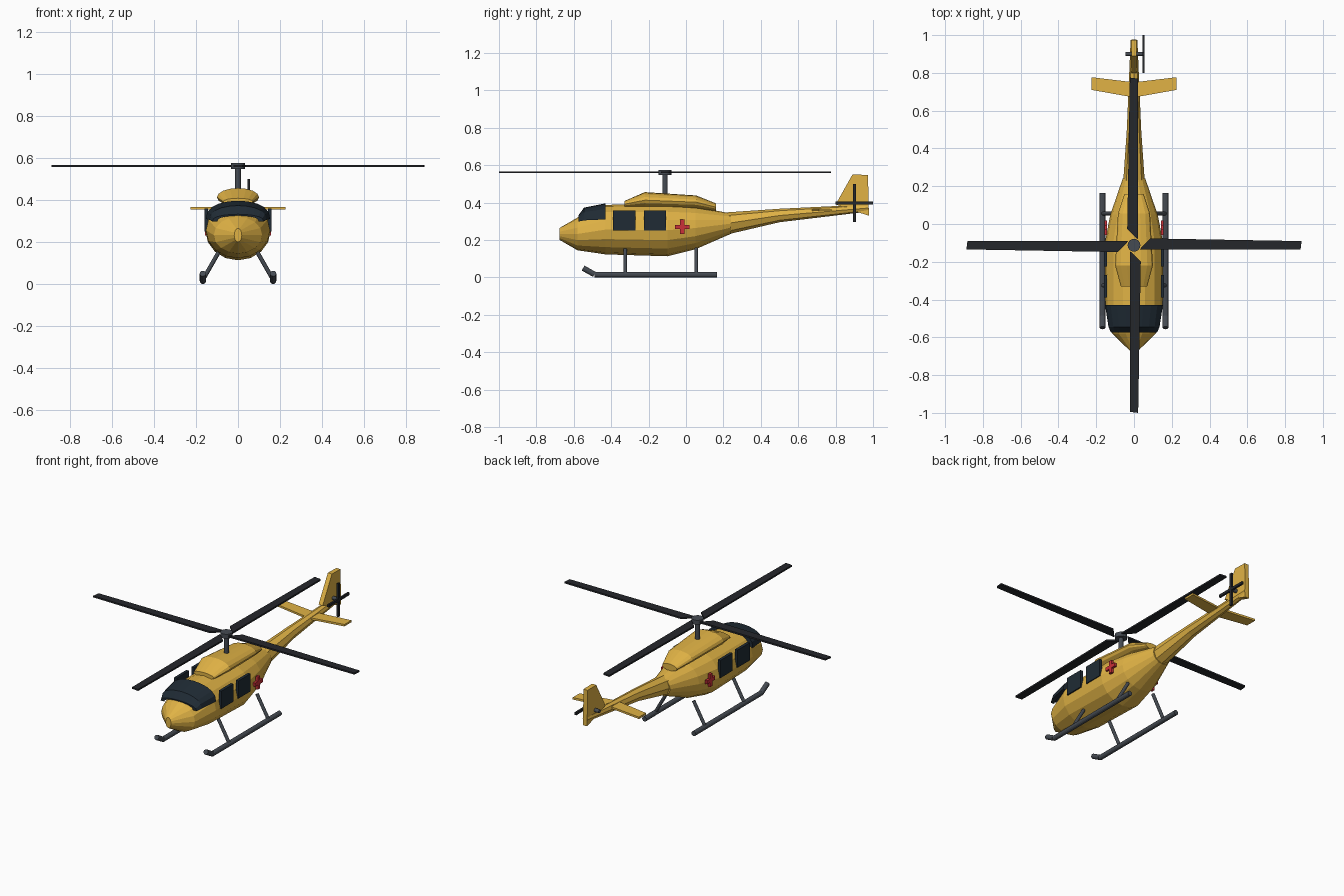
import bpy, bmesh, math
from mathutils import Vector, Matrix

if "Cube" in bpy.data.objects:
    bpy.data.objects.remove(bpy.data.objects["Cube"])


def material(name, rgb):
    m = bpy.data.materials.new(name)
    m.diffuse_color = (*rgb, 1)
    m.use_nodes = True
    m.node_tree.nodes["Principled BSDF"].inputs["Base Color"].default_value = m.diffuse_color
    return m


YELLOW = material("yellow_paint", (0.75, 0.45, 0.06))
DARK = material("blade_black", (0.018, 0.02, 0.024))
GLASS = material("dark_glass", (0.014, 0.024, 0.035))
METAL = material("dark_metal", (0.06, 0.07, 0.085))
RED = material("red", (0.6, 0.03, 0.04))


def make(name, verts, faces, mat):
    bm = bmesh.new()
    vs = [bm.verts.new(v) for v in verts]
    for f in faces:
        bm.faces.new([vs[i] for i in f])
    bmesh.ops.recalc_face_normals(bm, faces=bm.faces)
    me = bpy.data.meshes.new(name)
    bm.to_mesh(me)
    bm.free()
    me.materials.append(mat)
    ob = bpy.data.objects.new(name, me)
    bpy.context.collection.objects.link(ob)
    return ob


def loft(name, sections, mat, n=16):
    """Elliptical rings (y, bottom, top, half width) joined along y."""
    verts, faces = [], []
    for y, lo, hi, w in sections:
        for i in range(n):
            a = math.tau * i / n
            verts.append((w * math.cos(a), y, (lo + hi) / 2 + (hi - lo) / 2 * math.sin(a)))
    for s in range(len(sections) - 1):
        for i in range(n):
            j = (i + 1) % n
            faces.append((s * n + i, s * n + j, s * n + n + j, s * n + n + i))
    faces += [range(n), range(len(verts) - n, len(verts))]
    return make(name, verts, faces, mat)


def prism(name, outline, offset, mat):
    """Flat outline extruded by an offset vector."""
    n = len(outline)
    verts = [Vector(p) for p in outline]
    verts += [v + Vector(offset) for v in verts]
    faces = [range(n), range(n, 2 * n)]
    faces += [(i, (i + 1) % n, n + (i + 1) % n, n + i) for i in range(n)]
    return make(name, verts, faces, mat)


def box(name, centre, size, mat):
    x, y, z = (s / 2 for s in size)
    c = Vector(centre)
    return prism(name, [c + Vector(p) for p in
                 ((-x, -y, -z), (x, -y, -z), (x, y, -z), (-x, y, -z))], (0, 0, 2 * z), mat)


def rod(name, a, b, r, mat, n=12):
    a, b = Vector(a), Vector(b)
    q = (b - a).to_track_quat('Z', 'Y')
    ring = [a + q @ Vector((r * math.cos(math.tau * i / n), r * math.sin(math.tau * i / n), 0))
            for i in range(n)]
    return prism(name, ring, b - a, mat)


# Cabin and tail boom
BODY = [(-0.675, 0.20, 0.265, 0.018), (-0.58, 0.145, 0.32, 0.115),
        (-0.43, 0.123, 0.388, 0.152), (-0.10, 0.113, 0.392, 0.155),
        (0.05, 0.15, 0.378, 0.125), (0.24, 0.233, 0.342, 0.06)]
loft("fuselage", BODY, YELLOW)
loft("tail_boom", [(0.18, 0.22, 0.345, 0.06), (0.50, 0.295, 0.367, 0.038),
                   (0.975, 0.352, 0.39, 0.018)], YELLOW, 8)

# Engine cowl on the roof
loft("engine_cowl", [(-0.33, 0.375, 0.408, 0.07), (-0.22, 0.370, 0.456, 0.1),
                     (0.055, 0.366, 0.438, 0.085), (0.16, 0.355, 0.396, 0.05)], YELLOW)

# Wraparound windscreen, a closed shell over the cabin front
verts, faces, N = [], [], 11
for y, zc, hz, w in ((-0.575, 0.298, 0.034, 0.122), (-0.545, 0.305, 0.068, 0.135),
                     (-0.43, 0.31, 0.086, 0.153)):
    for k in (1.0, 0.8):
        for i in range(N):
            a = math.pi * i / (N - 1)
            verts.append((w * k * math.cos(a), y, zc + hz * k * math.sin(a) ** 0.8))
for s in (0, 2):
    for i in range(N - 1):
        for k in (0, 1):
            p, q = (s + k) * N + i, (s + k + 2) * N + i
            faces.append((p, p + 1, q + 1, q))
    for i in (0, N - 1):
        p, q = s * N + i, (s + 2) * N + i
        faces.append((p, q, q + N, p + N))
for s in (0, 4):
    for i in range(N - 1):
        p = s * N + i
        faces.append((p, p + 1, p + 1 + N, p + N))
make("windscreen", verts, faces, GLASS)

# Parts repeated on both sides
for s, side in ((-1, "right"), (1, "left")):
    for y, where in ((-0.33, "front"), (-0.165, "rear")):
        box(f"{side}_{where}_window", (s * 0.151, y, 0.305), (0.018, 0.118, 0.108), GLASS)
    # Rescue cross
    b, c = 0.011, 0.039
    pts = [(-b, -c), (b, -c), (b, -b), (c, -b), (c, b), (b, b),
           (b, c), (-b, c), (-b, b), (-c, b), (-c, -b), (-b, -b)]
    prism(f"{side}_cross", [(s * 0.142, y - 0.02, z + 0.27) for y, z in pts], (s * 0.015, 0, 0), RED)
    # Landing skid, raised toe and struts
    rod(f"{side}_skid", (s * 0.167, -0.49, 0.015), (s * 0.167, 0.165, 0.015), 0.015, METAL)
    rod(f"{side}_skid_toe", (s * 0.167, -0.49, 0.016), (s * 0.167, -0.55, 0.05), 0.015, METAL)
    for y, where in ((-0.325, "front"), (0.055, "rear")):
        rod(f"{side}_{where}_strut", (s * 0.167, y, 0.02), (s * 0.09, y, 0.155), 0.01, METAL)
    # Horizontal stabiliser half
    prism(f"{side}_stabiliser", [(0, 0.67, 0.354), (s * 0.225, 0.71, 0.354),
          (s * 0.225, 0.777, 0.354), (0, 0.75, 0.354)], (0, 0, 0.012), YELLOW)

# Tail fin
prism("tail_fin", [(-0.014, 0.80, 0.39), (-0.014, 0.89, 0.55), (-0.014, 0.973, 0.548),
                   (-0.014, 0.978, 0.33), (-0.014, 0.93, 0.345)], (0.028, 0, 0), YELLOW)

# Main rotor
RY = -0.1125
rod("rotor_mast", (0, RY, 0.40), (0, RY, 0.56), 0.014, METAL)
rod("rotor_hub", (0, RY, 0.548), (0, RY, 0.575), 0.034, METAL, 16)
for i in range(4):
    m = Matrix.Translation((0, RY, 0.557)) @ Matrix.Rotation(i * math.pi / 2, 4, 'Z')
    prism(f"main_blade_{i + 1}", [m @ Vector((x, y, 0)) for x, y in
          ((0.03, -0.022), (0.882, -0.022), (0.8875, 0.022), (0.085, 0.036))], (0, 0, 0.01), DARK)

# Tail rotor
rod("tail_rotor_shaft", (-0.045, 0.9, 0.4), (0.05, 0.9, 0.4), 0.011, METAL)
box("tail_rotor_blade_upright", (0.05, 0.9, 0.398), (0.012, 0.016, 0.205), DARK)
box("tail_rotor_blade_level", (0.05, 0.9, 0.398), (0.012, 0.2, 0.016), DARK)
